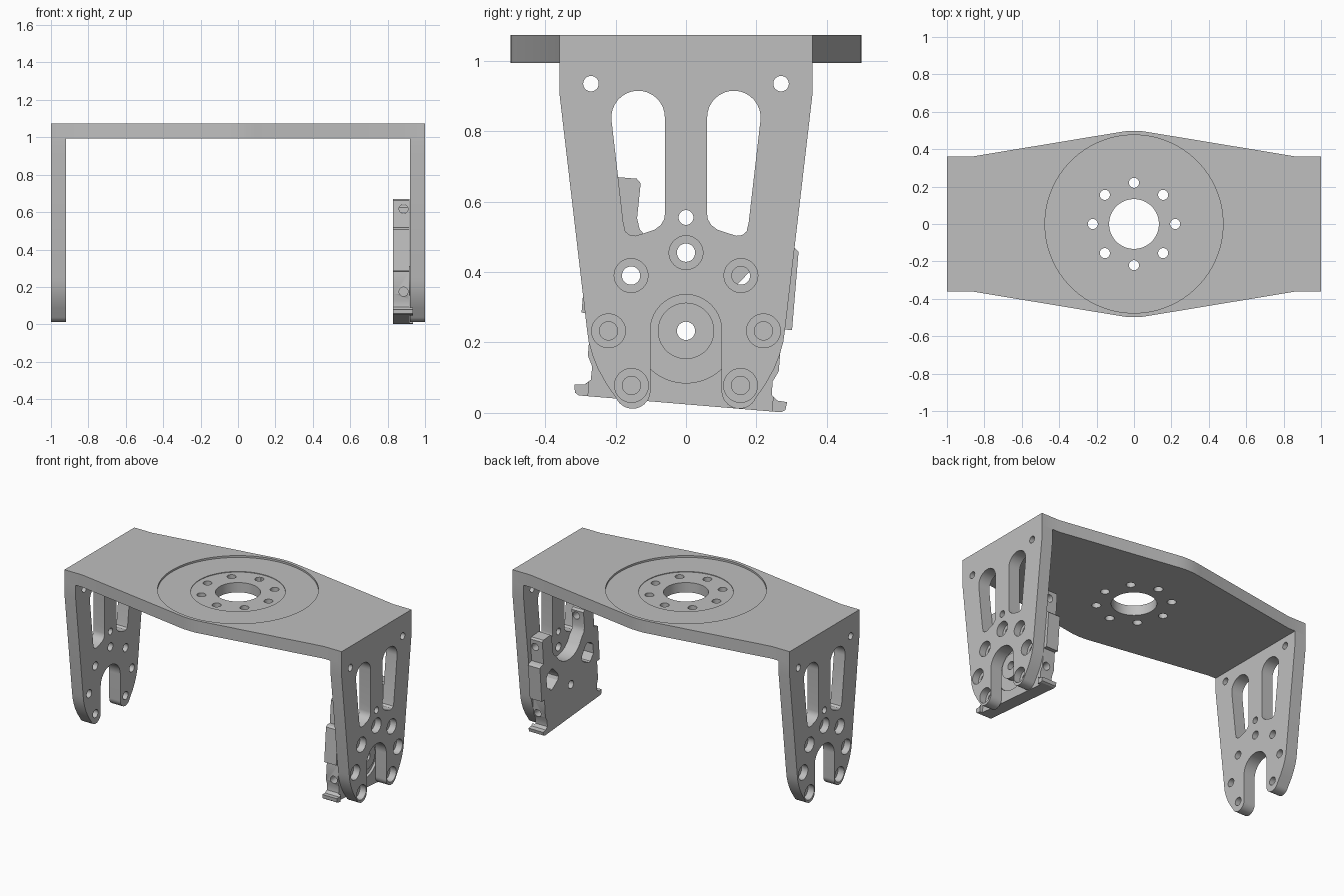
import bpy
import bmesh
from math import sin, cos, pi, radians
from mathutils import Matrix, Vector

cube = bpy.data.objects.get("Cube")
if cube:
    bpy.data.objects.remove(cube, do_unlink=True)

grey = bpy.data.materials.new("machined grey")
grey.use_nodes = True
colour = (0.52, 0.52, 0.52, 1)
grey.diffuse_color = colour
grey.node_tree.nodes["Principled BSDF"].inputs["Base Color"].default_value = colour

TOP, UNDER, THICK = 1.074, 0.994, 0.08
PIVOT = Vector((0, 0.233))


def arc(cx, cy, r, start, end, n=16):
    angles = [radians(start + (end - start) * i / n) for i in range(n + 1)]
    return [(cx + r * cos(a), cy + r * sin(a)) for a in angles]


def circle(cx, cy, r, n=48):
    return arc(cx, cy, r, 0, 360, n)[:-1]


def mirrored(half):
    """Close a half outline by reflecting it over the first axis."""
    return half + [(-u, v) for u, v in reversed(half) if abs(u) > 1e-6]


def flip(pts, s):
    return [(u * s, v) for u, v in pts]


def tilt(pts):
    turn = Matrix.Rotation(radians(-4.75), 2)
    return [tuple(turn @ (Vector(p) - PIVOT) + PIVOT) for p in pts]


def prism(name, pts, axis, lo, hi):
    """Extrude a flat outline along the given axis from lo to hi."""
    place = {"x": lambda u, v, w: (w, u, v),
             "y": lambda u, v, w: (u, w, v),
             "z": lambda u, v, w: (u, v, w)}[axis]
    bm = bmesh.new()
    face = bm.faces.new([bm.verts.new(place(u, v, lo)) for u, v in pts])
    out = bmesh.ops.extrude_face_region(bm, geom=[face])
    moved = [g for g in out["geom"] if isinstance(g, bmesh.types.BMVert)]
    bmesh.ops.translate(bm, verts=moved, vec=place(0, 0, hi - lo))
    bmesh.ops.recalc_face_normals(bm, faces=bm.faces)
    mesh = bpy.data.meshes.new(name)
    bm.to_mesh(mesh)
    bm.free()
    mesh.materials.append(grey)
    obj = bpy.data.objects.new(name, mesh)
    bpy.context.scene.collection.objects.link(obj)
    return obj


def finish(obj, cutters=()):
    """Cut the holes, then shade curved walls smooth with sharp rims."""
    for c in cutters:
        c.hide_render = True
        mod = obj.modifiers.new("cut", "BOOLEAN")
        mod.operation, mod.solver, mod.object = "DIFFERENCE", "EXACT", c
    bpy.context.view_layer.update()
    graph = bpy.context.evaluated_depsgraph_get()
    mesh = bpy.data.meshes.new_from_object(obj.evaluated_get(graph))
    obj.modifiers.clear()
    obj.data = mesh
    for c in cutters:
        bpy.data.objects.remove(c, do_unlink=True)
    mesh.shade_smooth()
    mesh.set_sharp_from_angle(angle=radians(30))


# Top plate: elongated hexagon with a shallow turntable recess
edge = [(1, 0.36), (0.87, 0.36), (0.09, 0.489), (0.045, 0.496), (0, 0.498)]
upper = mirrored(edge)
plate = prism("top_plate", upper + [(u, -v) for u, v in reversed(upper)],
              "z", UNDER, TOP)
cuts = [prism("recess", circle(0, 0, 0.476, 96), "z", TOP - 0.012, 1.2),
        prism("inner_recess", circle(0, 0, 0.28, 64), "z", TOP - 0.016, 1.2),
        prism("bore", circle(0, 0, 0.133, 64), "z", 0.9, 1.2)]
for i in range(8):
    a = i * pi / 4
    cuts.append(prism("bolt_hole", circle(0.22 * cos(a), 0.22 * sin(a), 0.027, 32),
                      "z", 0.9, 1.2))
finish(plate, cuts)

# Side arms: tapered, with a fork at the bottom
arm_half = (arc(0, 0.235, 0.101, 90, 0)
            + arc(0.152, 0.063, 0.051, 180, 335)
            + [(0.228, 0.085), (0.25, 0.125), (0.266, 0.165), (0.276, 0.2),
               (0.281, 0.235), (0.36, 0.912), (0.36, UNDER), (0, UNDER)])
window = (arc(0.136, 0.839, 0.076, 180, -6)
          + [(0.178, 0.54), (0.172, 0.515), (0.16, 0.505), (0.142, 0.503),
             (0.09, 0.52), (0.072, 0.533), (0.062, 0.55), (0.06, 0.565)])
screws = [(0, 0.455)] + [(s * y, z) for s in (-1, 1)
                         for y, z in ((0.156, 0.39), (0.22, 0.233), (0.155, 0.078))]
for side, name in ((1, "left_arm"), (-1, "right_arm")):
    def span(a, b):
        return sorted((side * a, side * b))
    arm = prism(name, mirrored(arm_half), "x", *span(1 - THICK, 1))
    cuts = [prism("pin_hole", circle(0, 0.555, 0.021, 32), "x", *span(0.8, 1.1))]
    for s in (-1, 1):
        cuts.append(prism("window", flip(window, s), "x", *span(0.8, 1.1)))
        cuts.append(prism("corner_hole", circle(s * 0.27, 0.935, 0.022, 32),
                          "x", *span(0.8, 1.1)))
    for y, z in screws:
        cuts.append(prism("screw_hole", circle(y, z, 0.026, 32), "x", *span(0.8, 1.1)))
        cuts.append(prism("counterbore", circle(y, z, 0.048), "x", *span(0.955, 1.1)))
    finish(arm, cuts)

# Tilted bearing carrier inside the left arm
carrier_half = [(0, 0.025), (0.288, 0.025), (0.3, 0.032), (0.303, 0.055),
                (0.275, 0.057), (0.258, 0.072), (0.257, 0.11), (0.272, 0.14),
                (0.272, 0.26), (0.3, 0.26), (0.3, 0.483), (0.288, 0.493),
                (0.262, 0.497), (0.262, 0.643), (0.25, 0.652), (0.175, 0.652),
                (0.163, 0.64), (0.165, 0.54), (0.155, 0.51), (0.13, 0.485),
                (0.105, 0.45), (0.075, 0.425), (0.04, 0.41), (0, 0.406)]
carrier_window = [(0.12, 0.345), (0.125, 0.365), (0.17, 0.42), (0.185, 0.425),
                  (0.225, 0.41), (0.24, 0.39), (0.24, 0.33), (0.205, 0.292),
                  (0.19, 0.29), (0.13, 0.325)]
carrier = prism("bearing_carrier", tilt(mirrored(carrier_half)), "x", 0.83, 0.916)
cuts = [prism("axle_hole", circle(0, 0.233, 0.026, 32), "x", 0.7, 1.1),
        prism("bearing_seat", circle(0, 0.233, 0.148, 64), "x", 0.9, 1.1)]
for s in (-1, 1):
    cuts.append(prism("carrier_window", tilt(flip(carrier_window, s)), "x", 0.7, 1.1))
    for local_z, inner in ((0.597, 0.1), (0.153, 0.19)):
        z = tilt([(s * 0.26, local_z)])[0][1]
        cuts.append(prism("side_hole", circle(0.885, z, 0.024, 32), "y",
                          *sorted((s * inner, s * 0.45))))
finish(carrier, cuts)

# Bearing boss showing through the fork
boss = prism("bearing_boss", circle(0, 0.233, 0.08, 64), "x", 0.895, 0.935)
finish(boss, [prism("boss_hole", circle(0, 0.233, 0.026, 32), "x", 0.7, 1.1)])

# Hooked feet at the lower corners of the carrier
foot = [(0.262, 0.025), (0.288, 0.025), (0.3, 0.032), (0.303, 0.055),
        (0.275, 0.057), (0.262, 0.068)]
for s, name in ((-1, "front_foot"), (1, "back_foot")):
    finish(prism(name, tilt(flip(foot, s)), "x", 0.9, 0.935))
